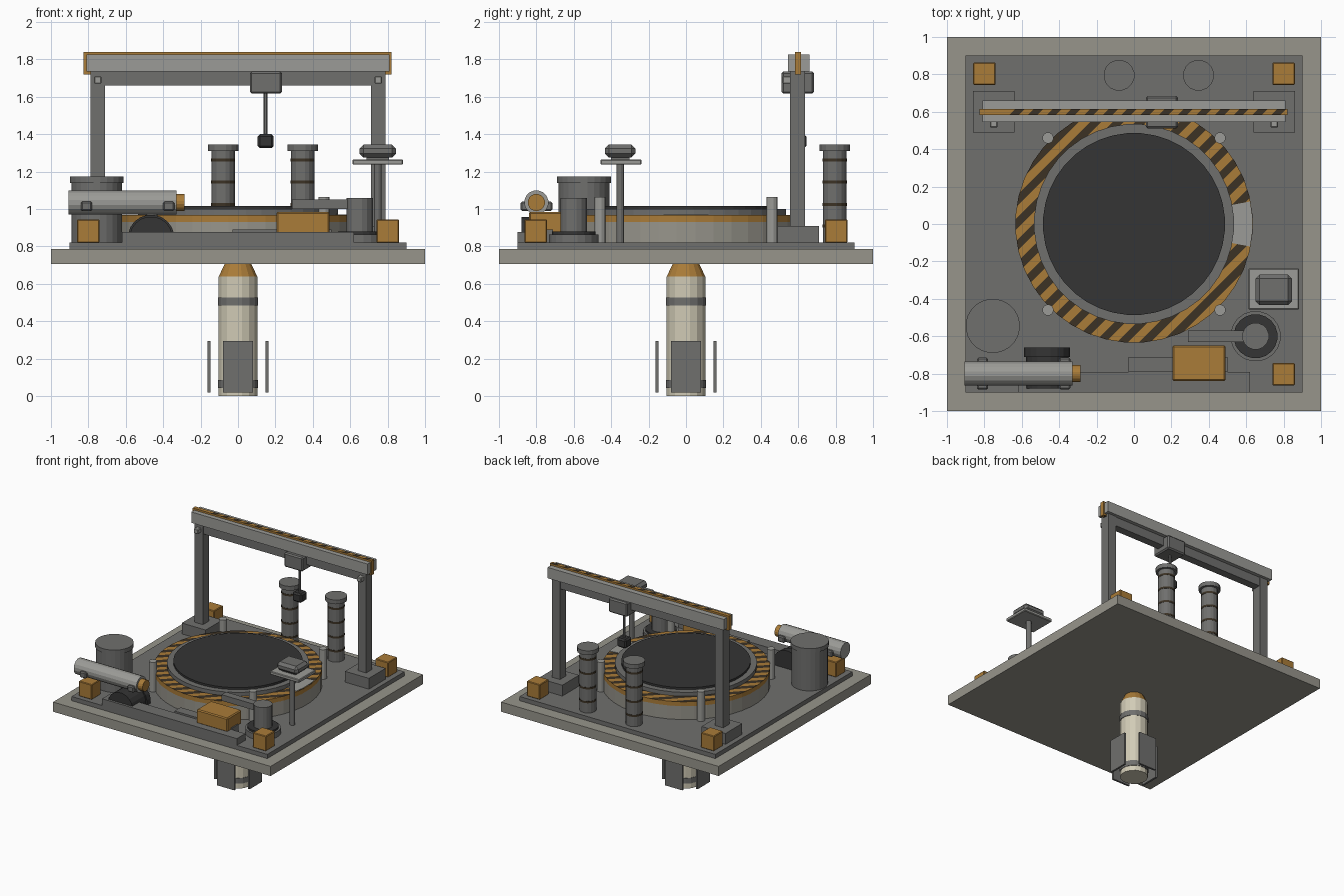
import bpy, bmesh, math
from mathutils import Vector

cube = bpy.data.objects.get("Cube")
if cube:
    bpy.data.objects.remove(cube, do_unlink=True)


def material(name, r, g, b):
    m = bpy.data.materials.new(name)
    m.use_nodes = True
    m.diffuse_color = (r, g, b, 1)
    m.node_tree.nodes["Principled BSDF"].inputs["Base Color"].default_value = (r, g, b, 1)
    return m


CONCRETE = material("concrete", .31, .30, .26)
STEEL = material("steel grey", .16, .16, .155)
LIGHT = material("light metal", .33, .33, .31)
OCHRE = material("ochre", .40, .20, .04)
BROWN = material("dark stripe", .045, .032, .018)
DARK = material("near black", .035, .035, .035)
CREAM = material("cream", .64, .60, .47)


def finish(name, bm, *mats):
    bmesh.ops.recalc_face_normals(bm, faces=bm.faces)
    me = bpy.data.meshes.new(name)
    bm.to_mesh(me)
    bm.free()
    for m in mats:
        me.materials.append(m)
    ob = bpy.data.objects.new(name, me)
    bpy.context.collection.objects.link(ob)
    return ob


def box_mesh(x, y, z):
    """Box from (min, max) pairs."""
    bm = bmesh.new()
    bmesh.ops.create_cube(bm, size=1)
    for v in bm.verts:
        for i, (lo, hi) in enumerate((x, y, z)):
            v.co[i] = hi if v.co[i] > 0 else lo
    return bm


def box(name, x, y, z, mat, bevel=0):
    ob = finish(name, box_mesh(x, y, z), mat)
    if bevel:
        mod = ob.modifiers.new("bevel", "BEVEL")
        mod.width = bevel
        mod.segments = 1
    return ob


def span(centre, half):
    return (centre - half, centre + half)


def lathe_mesh(profile, sides):
    """Closed solid of revolution about z from (radius, height) points."""
    bm = bmesh.new()
    rings = []
    for r, z in profile:
        angles = [2 * math.pi * (i + .5) / sides for i in range(sides)]
        rings.append([bm.verts.new((r * math.cos(a), r * math.sin(a), z)) for a in angles])
    for a, b in zip(rings, rings[1:]):
        for i in range(sides):
            j = (i + 1) % sides
            bm.faces.new((a[i], a[j], b[j], b[i]))
    bm.faces.new(rings[0])
    bm.faces.new(rings[-1])
    return bm


def lathe(name, at, profile, mat, sides=16):
    ob = finish(name, lathe_mesh(profile, sides), mat)
    ob.location = at
    return ob


def cylinder(name, x, y, r, z0, z1, mat, sides=16):
    return lathe(name, (x, y, 0), [(r, z0), (r, z1)], mat, sides)


def stripe(bm, pitch):
    """Cut diagonal bands and give every other one the second material."""
    direction = Vector((1, -1, 0)).normalized()
    for k in range(-26, 27):
        point = Vector((k * pitch, 0, 0))
        bmesh.ops.bisect_plane(bm, geom=bm.verts[:] + bm.edges[:] + bm.faces[:],
                               plane_co=point, plane_no=direction)
    bm.normal_update()
    for f in bm.faces:
        c = f.calc_center_median()
        if abs(f.normal.z) > .5:
            f.material_index = math.floor((c.x - c.y) / pitch) % 2


# Ground slab and deck
box("ground_slab", (-1, 1), (-1, 1), (.705, .785), CONCRETE)
box("deck_plate", (-.9, .9), (-.9, .9), (.785, .82), STEEL)

# Launch pad with hazard ring and hatch
cylinder("pad_base", 0, 0, .635, .82, .932, CONCRETE, 40)
ring = lathe_mesh([(.635, .93), (.635, .968)], 40)
stripe(ring, .06)
finish("hazard_ring", ring, OCHRE, BROWN)
cylinder("hatch_rim", 0, 0, .535, .93, 1.0, STEEL, 40)
cylinder("hatch_cover", 0, 0, .487, .99, 1.017, DARK, 40)

# Plain patch on the right edge of the hazard ring
patch = bmesh.new()
arc = [math.radians(a) for a in (-11, -4.5, 4.5, 11)]
points = [(r * math.cos(a), r * math.sin(a), .97)
          for r, angles in ((.53, arc), (.632, arc[::-1])) for a in angles]
face = patch.faces.new([patch.verts.new(p) for p in points])
for v in bmesh.ops.extrude_face_region(patch, geom=[face])["geom"]:
    if isinstance(v, bmesh.types.BMVert):
        v.co.z += .004
finish("ring_patch", patch, LIGHT)

for sx in (-1, 1):
    for sy in (-1, 1):
        cylinder("pad_post", sx * .46, sy * .46, .03, .82, 1.065, LIGHT, 12)
        box("corner_crate", span(sx * .8, .06), span(sy * .803, .06), (.82, .945), OCHRE, .005)

# Rocket below the slab
lathe("rocket_body", (0, 0, 0), [(.105, 0), (.105, .64)], CREAM)
lathe("rocket_nose", (0, 0, 0), [(.105, .64), (.07, .71)], OCHRE)
for z in (.505, .065):
    cylinder("rocket_band", 0, 0, .109, z - .022, z + .022, STEEL)
for s in (-1, 1):
    box("side_fin", span(s * .155, .008), (-.08, .08), (.02, .295), STEEL)
    box("front_back_fin", (-.08, .08), span(s * .155, .008), (.02, .295), STEEL)

# Gantry
for s in (-1, 1):
    x = s * .75
    box("gantry_foot", span(x, .11), (.49, .71), (.82, .91), STEEL)
    box("gantry_column", span(x, .038), (.557, .637), (.9, 1.74), STEEL)
    box("column_bolt", span(x, .02), (.515, .56), (1.67, 1.71), LIGHT, .005)
box("gantry_beam", (-.81, .81), (.545, .66), (1.735, 1.825), LIGHT)
box("gantry_lower_beam", (-.715, .715), (.565, .63), (1.66, 1.737), STEEL)
strip = box_mesh((-.825, .82), (.584, .616), (1.72, 1.84))
stripe(strip, .05)
finish("beam_hazard_strip", strip, OCHRE, BROWN)

# Hoist
box("hoist_trolley", (.063, .235), (.51, .685), (1.617, 1.735), STEEL, .01)
cylinder("hoist_cable", .147, .6, .011, 1.39, 1.63, STEEL, 8)
box("hoist_hook", (.105, .19), (.557, .643), (1.325, 1.4), DARK, .012)

# Banded exhaust stacks
for x in (-.08, .345):
    cylinder("stack", x, .795, .064, .82, 1.315, STEEL)
    cylinder("stack_cap", x, .795, .083, 1.31, 1.345, STEEL)
    for z in (.91, 1.025, 1.145, 1.262):
        cylinder("stack_band", x, .795, .066, z - .008, z + .008, BROWN)

# Storage tank
cylinder("tank", -.755, -.545, .137, .82, 1.15, STEEL, 24)
cylinder("tank_lid", -.755, -.545, .145, 1.14, 1.175, STEEL, 24)

# Spare rocket lying on its mounts
for name, profile, mat in (("spare_rocket", [(.065, 0), (.065, .575)], LIGHT),
                           ("spare_rocket_tip", [(.046, .57), (.046, .62)], OCHRE)):
    ob = lathe(name, (-.905, -.8, 1.035), profile, mat)
    ob.rotation_euler.y = math.pi / 2
for x in (-.81, -.37):
    box("rocket_clamp", span(x, .03), (-.885, -.715), (.99, 1.04), STEEL, .008)

# Drum under the spare rocket
drum = lathe("winch_drum", (-.465, -.66, .845), [(.115, 0), (.115, .22)], DARK, 20)
drum.rotation_euler.x = math.pi / 2
flange = lathe("drum_flange", (-.465, -.66, .845), [(.125, 0), (.125, .05)], DARK, 20)
flange.rotation_euler.x = math.pi / 2

# Front rail, console and generator
box("front_rail", (-.62, .62), (-.9, -.79), (.82, .876), STEEL)
box("generator_base", (-.03, .5), (-.79, -.71), (.82, .89), STEEL)
box("generator", (.205, .49), (-.84, -.65), (.87, .985), OCHRE, .008)

# Crane turret
x, y = .65, -.6
cylinder("turret_base", x, y, .135, .82, .865, STEEL, 20)
cylinder("turret_ring", x, y, .118, .86, .88, DARK, 20)
cylinder("turret_body", x, y, .072, .87, 1.06, STEEL)
box("turret_arm", (.29, .62), (-.63, -.57), (1.0, 1.05), STEEL)

# Sensor mast
x, y = .747, -.352
cylinder("mast", x, y, .021, .82, 1.25, STEEL, 12)
box("mast_platform", (.612, .882), (-.457, -.238), (1.237, 1.265), LIGHT, .005)
box("mast_neck", span(x, .06), span(y, .05), (1.26, 1.29), STEEL)
box("mast_head", span(x, .098), span(y, .082), (1.275, 1.345), STEEL, .022)
